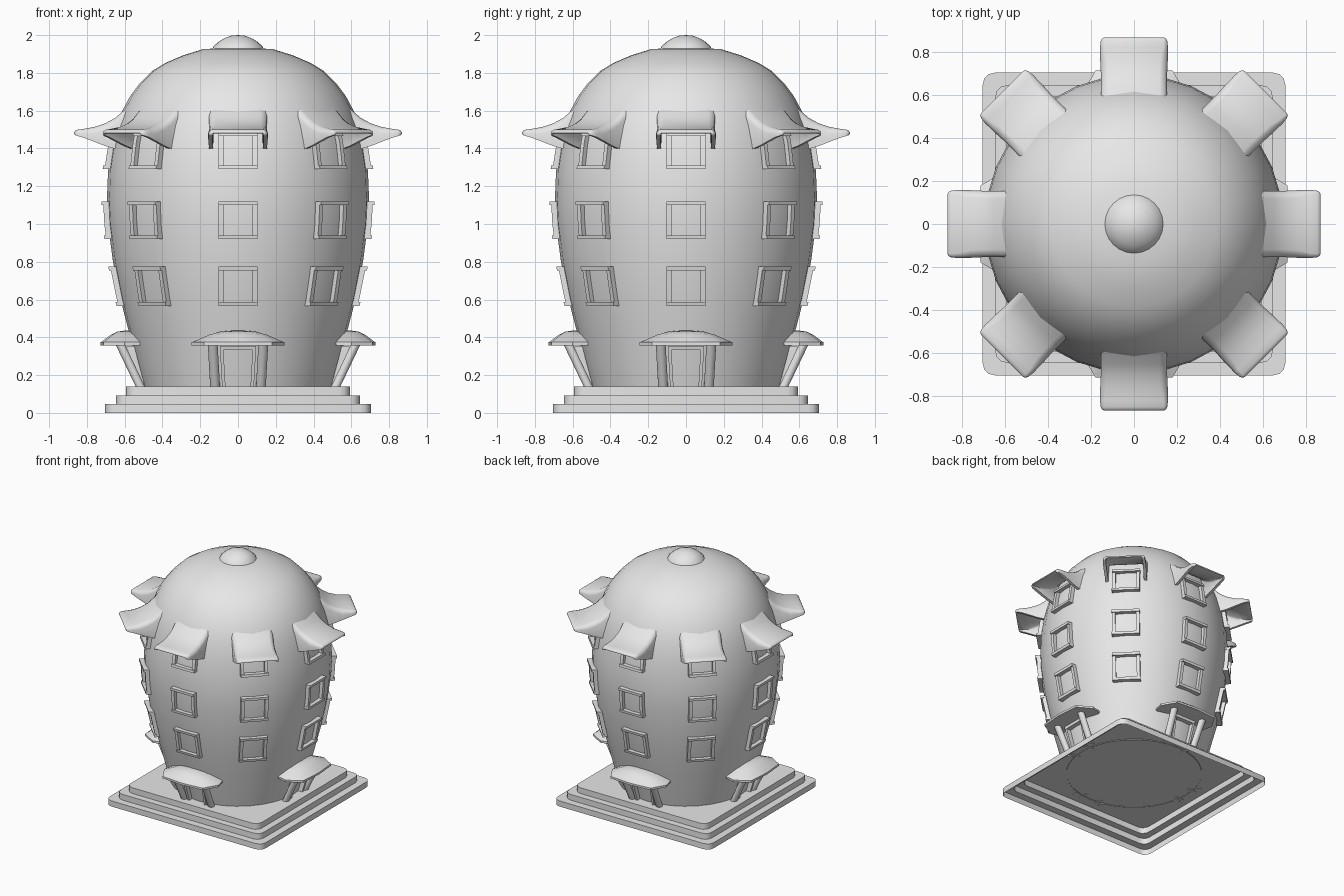
import bpy, bmesh, math
from mathutils import Matrix, Vector

if "Cube" in bpy.data.objects:
    bpy.data.objects.remove(bpy.data.objects["Cube"])

grey = bpy.data.materials.new("stone_grey")
grey.diffuse_color = (0.8, 0.8, 0.8, 1)
grey.use_nodes = True
grey.node_tree.nodes["Principled BSDF"].inputs["Base Color"].default_value = grey.diffuse_color

# Egg-shaped wall profile: (radius, height)
PROFILE = [(0.50, 0.135), (0.54, 0.28), (0.575, 0.42), (0.622, 0.6), (0.662, 0.8),
           (0.688, 1.0), (0.694, 1.13), (0.688, 1.28), (0.667, 1.42), (0.642, 1.52), (0.612, 1.6),
           (0.571, 1.677), (0.52, 1.745), (0.455, 1.81), (0.386, 1.852), (0.29, 1.893),
           (0.185, 1.926), (0.0, 1.935)]


def wall_radius(z):
    for (r0, z0), (r1, z1) in zip(PROFILE, PROFILE[1:]):
        if z0 <= z <= z1:
            return r0 + (r1 - r0) * (z - z0) / (z1 - z0)
    return 0.5


def finish(bm, name, angle=35):
    bmesh.ops.recalc_face_normals(bm, faces=bm.faces)
    me = bpy.data.meshes.new(name)
    bm.to_mesh(me)
    bm.free()
    me.materials.append(grey)
    ob = bpy.data.objects.new(name, me)
    bpy.context.collection.objects.link(ob)
    bpy.ops.object.select_all(action='DESELECT')
    ob.select_set(True)
    bpy.context.view_layer.objects.active = ob
    bpy.ops.object.shade_smooth_by_angle(angle=math.radians(angle))
    return ob


def loft(bm, rings, cap_start=True):
    """Skin closed rings of points and cap the ends."""
    vs = [[bm.verts.new(p) for p in ring] for ring in rings]
    n = len(vs[0])
    for a, b in zip(vs, vs[1:]):
        for i in range(n):
            bm.faces.new((a[i], a[(i + 1) % n], b[(i + 1) % n], b[i]))
    if cap_start:
        bm.faces.new(vs[0])
    bm.faces.new(vs[-1])


def lathe(name, profile, steps=32):
    bm = bmesh.new()
    vs = [bm.verts.new((r, 0, z)) for r, z in profile]
    es = [bm.edges.new(p) for p in zip(vs, vs[1:])]
    bmesh.ops.spin(bm, geom=vs + es, cent=(0, 0, 0), axis=(0, 0, 1),
                   angle=2 * math.pi, steps=steps, use_merge=True)
    bmesh.ops.remove_doubles(bm, verts=bm.verts, dist=1e-4)
    return finish(bm, name)


def around(name, build, count, angle=35):
    """Build a part facing the front, then repeat it around the tower."""
    for k in range(count):
        bm = bmesh.new()
        build(bm)
        bm.transform(Matrix.Rotation(2 * math.pi * k / count, 4, 'Z'))
        finish(bm, f"{name}_{k + 1}", angle)


def wall_bar(bm, u0, u1, z0, z1, out, lean=0.0):
    """A bar lying on the wall; lean widens it towards the top."""
    def ring(z, s):
        r = wall_radius(z)
        return [(u0 + s * lean, -r - out, z), (u1 + s * lean, -r - out, z),
                (u1 + s * lean, -r + 0.04, z), (u0 + s * lean, -r + 0.04, z)]
    zs = [z0 + (z1 - z0) * i / 4 for i in range(5)]
    loft(bm, [ring(z, i / 4) for i, z in enumerate(zs)])


# Stepped square base: a hollow shell, open underneath, with rounded corners
def base_ring(half, z, cut=0.055):
    pts = []
    for k in range(4):
        for a in (0, 30, 60, 90):
            t = math.radians(a)
            p = Vector((half - cut + cut * math.cos(t), half - cut + cut * math.sin(t), z))
            pts.append(Matrix.Rotation(k * math.pi / 2, 3, 'Z') @ p)
    return pts


bm = bmesh.new()
loft(bm, [base_ring(h, z) for h, z in [(0.703, 0), (0.703, 0.046), (0.645, 0.046), (0.645, 0.093),
                                       (0.592, 0.093), (0.592, 0.14)]], cap_start=False)
finish(bm, "stepped_base", 35)

# Tower wall with dome, and the small cap on top
lathe("tower_wall", PROFILE)
lathe("dome_cap", [(0.14, 1.92), (0.128, 1.943), (0.1, 1.967), (0.07, 1.985), (0.035, 1.997), (0, 2.0)], 24)


# Window frames: three rows of eight
def window(z0, z1):
    def build(bm):
        for s in (-1, 1):
            a, b = sorted((s * 0.077, s * 0.102))
            wall_bar(bm, a, b, z0 + 0.01, z1 - 0.01, 0.02)
        wall_bar(bm, -0.103, 0.103, z0, z0 + 0.02, 0.03)
        wall_bar(bm, -0.103, 0.103, z1 - 0.02, z1, 0.03)
    return build


for row, (z0, z1) in enumerate([(0.567, 0.775), (0.92, 1.12), (1.29, 1.485)]):
    around(f"window_frame_row_{row + 1}", window(z0, z1), 8)


# Flared canopies over the top windows: an upside-down U swept outwards
def canopy(bm):
    rings = []
    for r, top, bottom, w in [(0.53, 1.655, 1.375, 0.155), (0.585, 1.615, 1.38, 0.155),
                              (0.61, 1.597, 1.385, 0.154), (0.65, 1.562, 1.398, 0.153),
                              (0.70, 1.534, 1.412, 0.154), (0.76, 1.514, 1.435, 0.157),
                              (0.82, 1.503, 1.458, 0.158), (0.85, 1.499, 1.466, 0.155),
                              (0.862, 1.494, 1.471, 0.148), (0.867, 1.487, 1.477, 0.138)]:
        t = min(0.022, (top - bottom) * 0.6)
        c = min(0.035, (top - bottom) * 0.5)
        half = [(w, bottom), (w, top - c), (w - 0.3 * c, top - 0.3 * c), (w - c, top)]
        inner = [(w - c, top - t), (w - t, top - max(c, t)), (w - t, bottom)]
        outer = half + [(-x, z) for x, z in reversed(half)]
        under = [(-x, z) for x, z in reversed(inner)] + inner
        rings.append([(x, -r, z) for x, z in outer + under])
    loft(bm, rings)


around("window_canopy", canopy, 8, 50)


# Four entrances: porch roof, leaning posts and a door frame
def porch_roof(bm):
    right = [(0.225, 0.52), (0.245, 0.60), (0.18, 0.712)]
    plan = right + [(0, 0.727)] + [(-x, r) for x, r in reversed(right)]
    rings = []
    for s, z in [(1, 0.358), (1, 0.374), (0.84, 0.39), (0.62, 0.414), (0.38, 0.43), (0.1, 0.436)]:
        rings.append([(x * s, -(0.585 + (r - 0.585) * s), z) for x, r in plan])
    loft(bm, rings)


def porch_posts(bm):
    for s in (-1, 1):
        low, high = Vector((s * 0.121, -0.515, 0.135)), Vector((s * 0.134, -0.625, 0.365))
        loft(bm, [[p + Vector((0.026 * math.cos(a), 0.026 * math.sin(a), 0))
                   for a in [i * math.pi / 5 for i in range(10)]] for p in (low, high)])


def door_frame(bm):
    for s in (-1, 1):
        a, b = sorted((s * 0.066, s * 0.084))
        wall_bar(bm, a, b, 0.136, 0.35, 0.03, s * 0.012)
    wall_bar(bm, -0.096, 0.096, 0.333, 0.353, 0.033)


around("porch_roof", porch_roof, 4, 30)
around("porch_posts", porch_posts, 4, 45)
around("door_frame", door_frame, 4)
